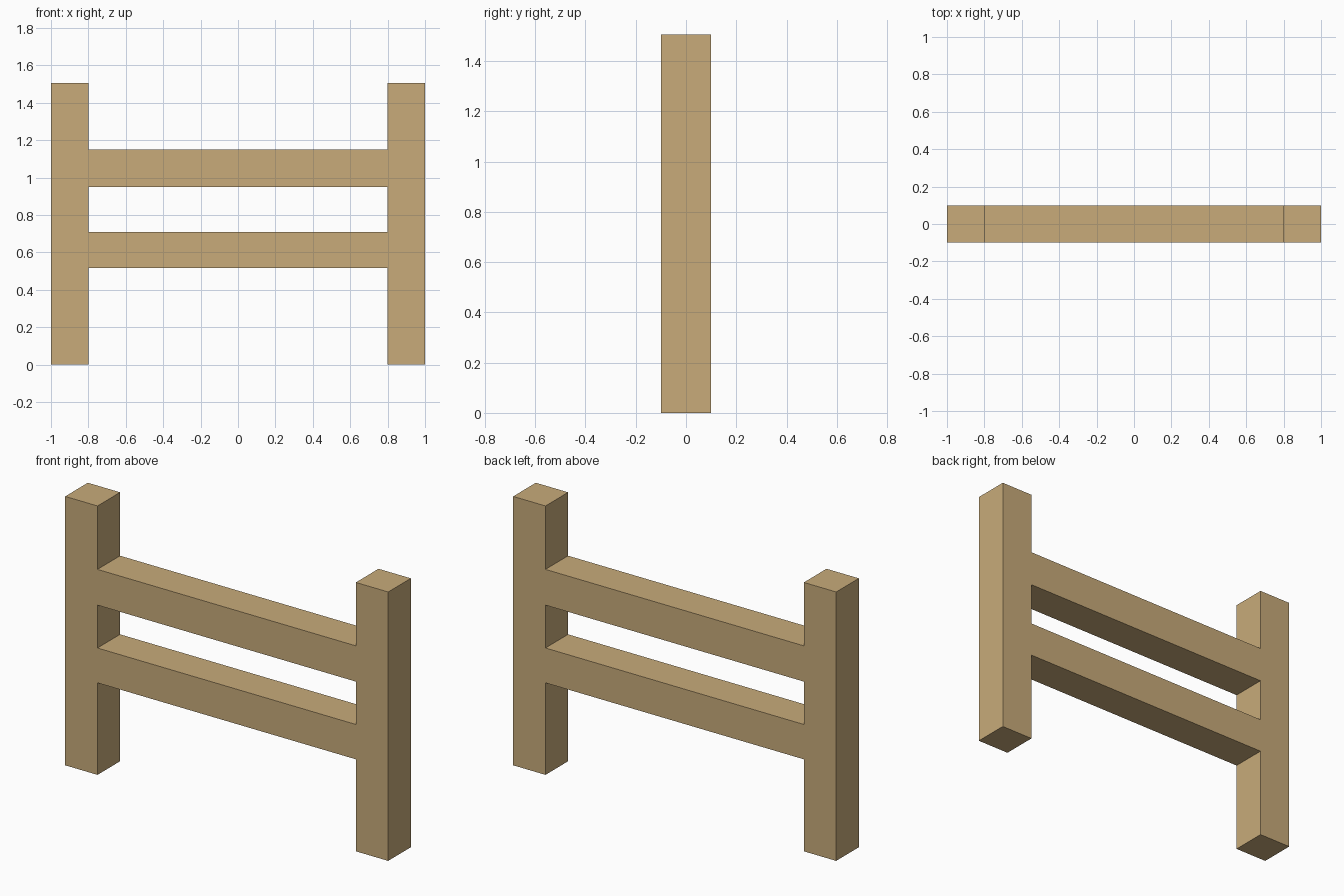
import bpy

if "Cube" in bpy.data.objects:
    bpy.data.objects.remove(bpy.data.objects["Cube"])

# Single timber colour
wood = bpy.data.materials.new("light wood")
wood.diffuse_color = (0.578, 0.407, 0.195, 1.0)
wood.use_nodes = True
wood.node_tree.nodes["Principled BSDF"].inputs["Base Color"].default_value = wood.diffuse_color

HEIGHT = 1.505      # post height
THICK = 0.2         # square timber section
INNER = 0.8         # inner face of the posts


def beam(name, x0, x1, z0, z1):
    """Square-edged timber centred on y = 0."""
    bpy.ops.mesh.primitive_cube_add(size=1, location=((x0 + x1) / 2, 0, (z0 + z1) / 2))
    ob = bpy.context.object
    ob.name = name
    ob.scale = (x1 - x0, THICK, z1 - z0)
    bpy.ops.object.transform_apply(location=False, rotation=False, scale=True)
    ob.data.materials.append(wood)
    return ob


# Upright posts
beam("left_post", -INNER - THICK, -INNER, 0, HEIGHT)
beam("right_post", INNER, INNER + THICK, 0, HEIGHT)

# Horizontal rails, butted between the posts
beam("lower_rail", -INNER, INNER, 0.515, 0.71)
beam("upper_rail", -INNER, INNER, 0.95, 1.15)
